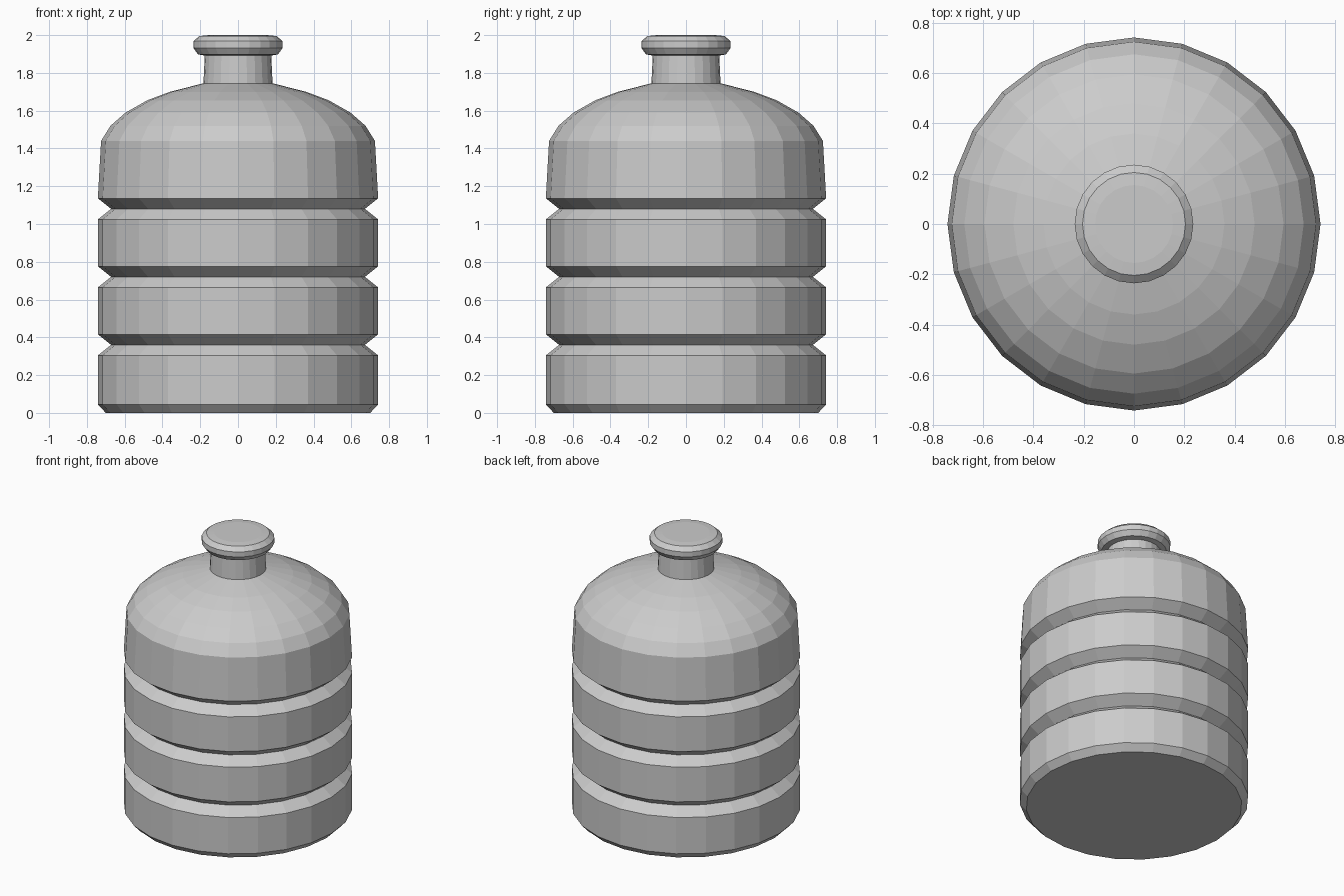
import bpy, bmesh
from math import sin, cos, tau

if "Cube" in bpy.data.objects:
    bpy.data.objects.remove(bpy.data.objects["Cube"])

SIDES = 24


def lathe(name, profile):
    """Revolve (radius, z) points around z and cap both ends."""
    bm = bmesh.new()
    rings = [[bm.verts.new((r * cos(tau * i / SIDES), r * sin(tau * i / SIDES), z))
              for i in range(SIDES)] for r, z in profile]
    for low, high in zip(rings, rings[1:]):
        for i in range(SIDES):
            j = (i + 1) % SIDES
            bm.faces.new((low[i], low[j], high[j], high[i]))
    bm.faces.new(rings[0][::-1])
    bm.faces.new(rings[-1])
    mesh = bpy.data.meshes.new(name)
    bm.to_mesh(mesh)
    bm.free()
    obj = bpy.data.objects.new(name, mesh)
    bpy.context.collection.objects.link(obj)
    return obj


# Chamfered base
profile = [(0.70, 0), (0.742, 0.045)]

# Three V-shaped grooves around the wall
for z in (0.36, 0.72, 1.08):
    profile += [(0.742, z - 0.056), (0.672, z), (0.742, z + 0.056)]

# Slightly tapered shoulder and faceted dome
profile += [(0.725, 1.44), (0.675, 1.52), (0.595, 1.59),
            (0.48, 1.655), (0.36, 1.70), (0.183, 1.745)]

# Neck
profile += [(0.176, 1.892)]

# Rounded lip and closed top
profile += [(0.212, 1.898), (0.236, 1.932), (0.236, 1.968),
            (0.205, 1.995), (0.155, 2.0)]

lathe("water_bottle", profile)
